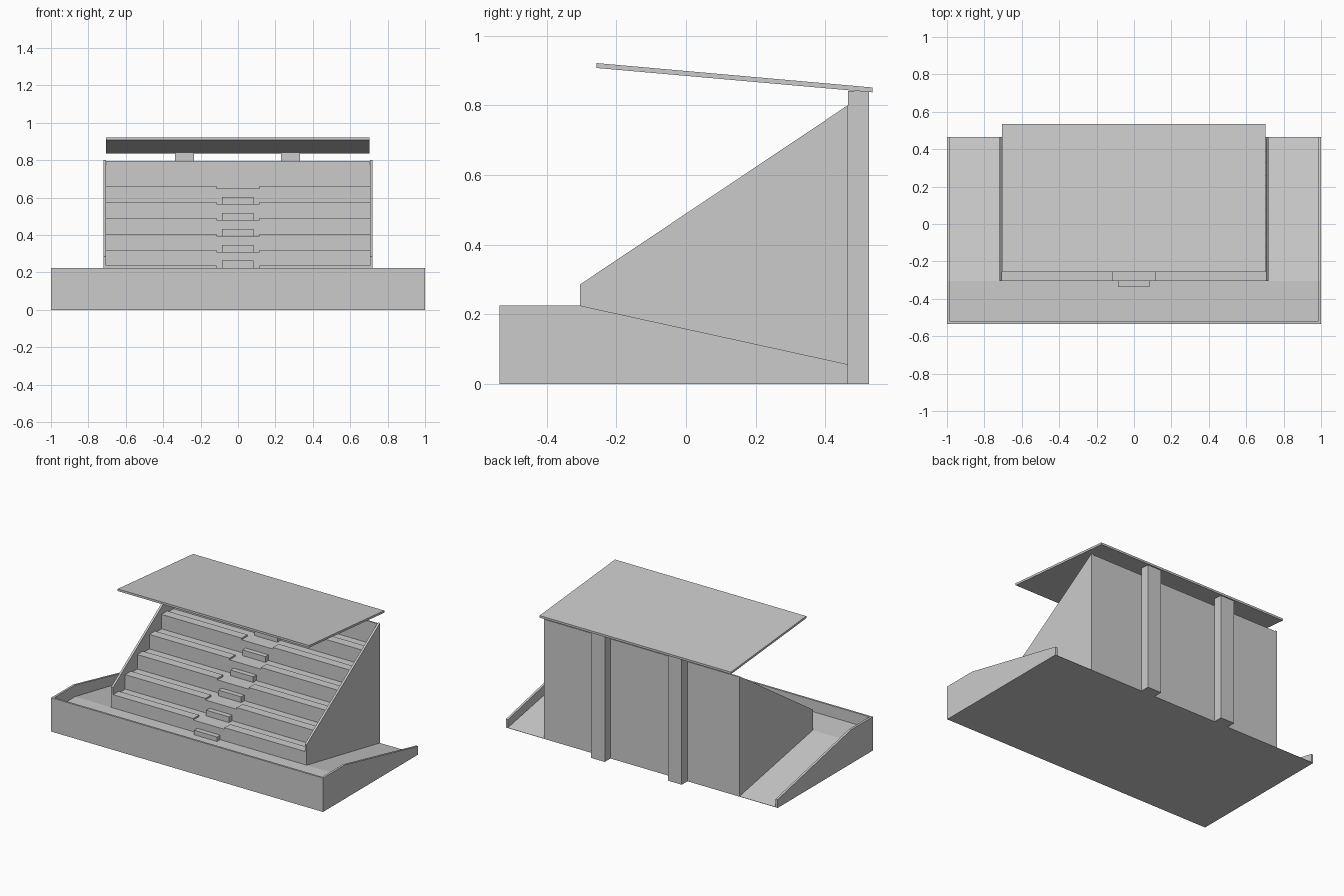
import bpy

if "Cube" in bpy.data.objects:
    bpy.data.objects.remove(bpy.data.objects["Cube"])

X_AXIS_HALF = 1.0
FRONT, STAND, BACK = -0.535, -0.305, 0.465   # key y positions
FLOOR = 0.148                                # terrace floor height
ROWS, RISE, RUN, TREAD0 = 6, 0.085, 0.127, 0.225


def extrude_profile(name, profile, x0, x1):
    """Extrude a (y, z) outline listed counter-clockwise, from x0 to x1."""
    n = len(profile)
    verts = [(x, y, z) for x in (x0, x1) for y, z in profile]
    faces = [tuple(reversed(range(n))), tuple(range(n, 2 * n))]
    faces += [(i, (i + 1) % n, n + (i + 1) % n, n + i) for i in range(n)]
    mesh = bpy.data.meshes.new(name)
    mesh.from_pydata(verts, [], faces)
    mesh.update()
    obj = bpy.data.objects.new(name, mesh)
    bpy.context.collection.objects.link(obj)
    return obj


def box(name, x0, x1, y0, y1, z0, z1):
    return extrude_profile(name, [(y0, z0), (y1, z0), (y1, z1), (y0, z1)], x0, x1)


# Base: flat terrace in front, ramp falling to the back
extrude_profile("base_floor", [(FRONT, 0), (BACK, 0), (BACK, 0.002),
                               (STAND, FLOOR), (FRONT, FLOOR)], -0.99, 0.99)
box("front_wall", -1, 1, FRONT, FRONT + 0.013, 0, 0.225)

# Base side walls and stand side panels
for side, s in (("left", -1), ("right", 1)):
    a, b = sorted((s * 0.985, s * X_AXIS_HALF))
    extrude_profile("base_wall_" + side, [(FRONT, 0), (BACK, 0), (BACK, 0.056),
                                          (STAND, 0.225), (FRONT, 0.225)], a, b)
    a, b = sorted((s * 0.705, s * 0.719))
    extrude_profile("stand_side_" + side, [(STAND, FLOOR), (BACK, 0), (BACK, 0.80),
                                           (STAND, 0.285)], a, b)

# Stepped terrace with back wall
steps = [(BACK, 0), (BACK, 0.795), (0.455, 0.795), (0.455, TREAD0 + 5 * RISE)]
for i in reversed(range(ROWS)):
    y, z = STAND + i * RUN, TREAD0 + i * RISE
    steps.append((y, z))
    steps.append((y, z - RISE if i else FLOOR))
extrude_profile("stepped_terrace", steps, -0.705, 0.705)

# Bench strips on both sides of the aisle, and the aisle half-steps
for i in range(ROWS):
    y, z = STAND + i * RUN, TREAD0 + i * RISE
    box(f"bench_left_{i}", -0.705, -0.115, y, y + 0.06, z, z + 0.011)
    box(f"bench_right_{i}", 0.115, 0.705, y, y + 0.06, z, z + 0.011)
    low = z - RISE if i else FLOOR
    box(f"aisle_step_{i}", -0.086, 0.082, y - 0.033, y, low, z - RISE + 0.038)

# Roof posts and tilted roof
for side, x in (("left", -0.285), ("right", 0.281)):
    box("roof_post_" + side, x - 0.051, x + 0.051, BACK, 0.525, 0, 0.841)
extrude_profile("roof", [(-0.257, 0.907), (0.535, 0.837), (0.535, 0.851),
                         (-0.257, 0.921)], -0.705, 0.702)
